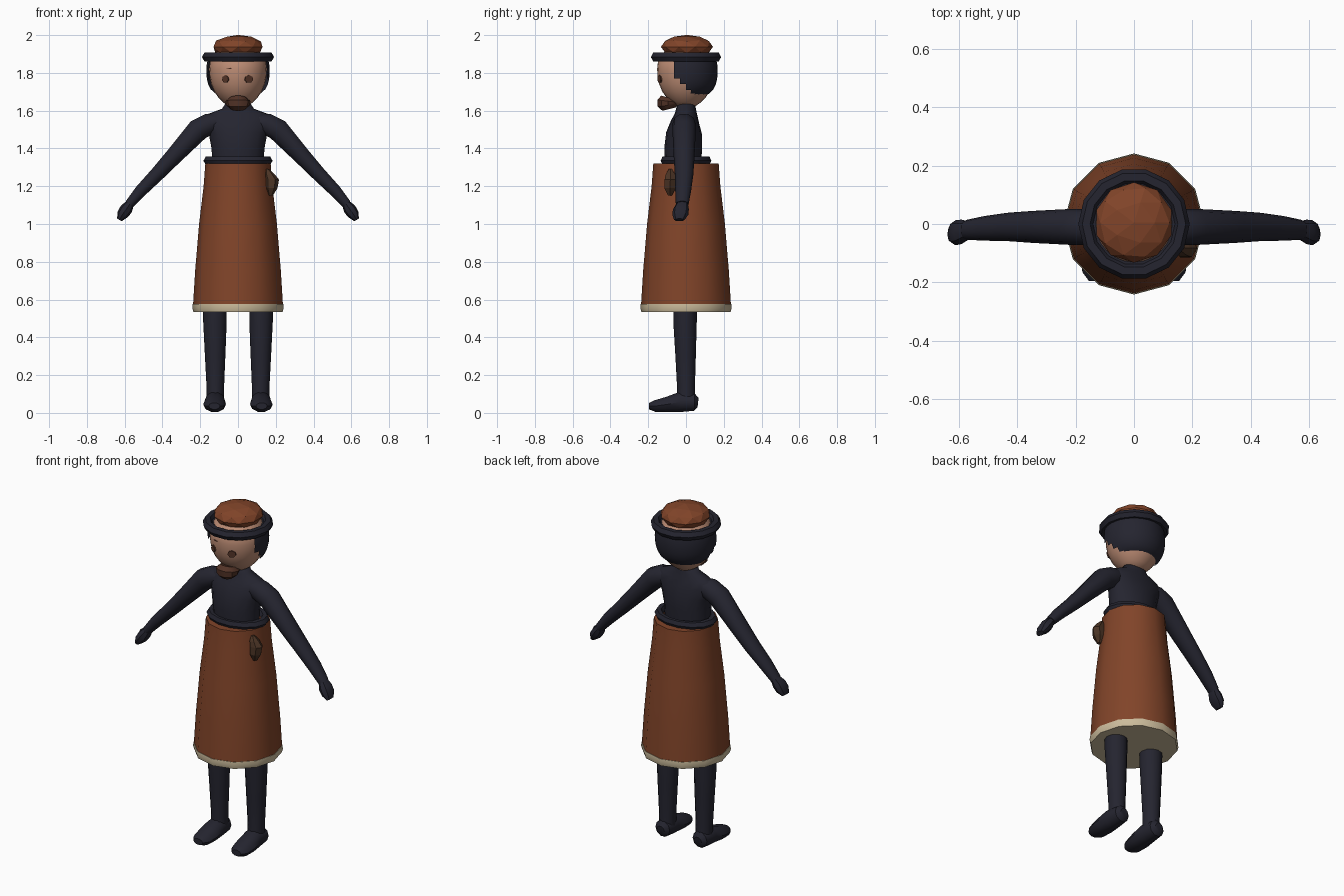
import bpy, bmesh, math
from mathutils import Vector

if "Cube" in bpy.data.objects:
    bpy.data.objects.remove(bpy.data.objects["Cube"])


def material(name, rgb):
    m = bpy.data.materials.new(name)
    m.diffuse_color = (*rgb, 1)
    m.use_nodes = True
    m.node_tree.nodes["Principled BSDF"].inputs["Base Color"].default_value = m.diffuse_color
    return m


RUST = material("rust brown", (0.22, 0.058, 0.022))
NAVY = material("dark navy", (0.018, 0.018, 0.029))
SKIN = material("skin", (0.52, 0.27, 0.18))
CREAM = material("cream", (0.60, 0.50, 0.33))
BARK = material("dark bark", (0.07, 0.034, 0.018))
UMBER = material("red umber", (0.085, 0.033, 0.02))

X, Y = Vector((1, 0, 0)), Vector((0, 1, 0))


def finish(ob, name, mat, smooth=None):
    ob.name = name
    ob.data.materials.append(mat)
    bpy.ops.object.select_all(action='DESELECT')
    ob.select_set(True)
    bpy.context.view_layer.objects.active = ob
    if smooth:
        bpy.ops.object.shade_smooth_by_angle(angle=math.radians(smooth))
    return ob


def loft(name, rings, mat, u=X, n=12, smooth=50, keep=None):
    """Skin elliptical rings (centre, half size along u, half size across)."""
    bm = bmesh.new()
    pts = [Vector(r[0]) for r in rings]
    loops = []
    for i, (c, a, b) in enumerate(rings):
        t = pts[min(i + 1, len(pts) - 1)] - pts[max(i - 1, 0)]
        v = t.normalized().cross(u).normalized()
        ang = [2 * math.pi * k / n for k in range(n)]
        loops.append([bm.verts.new(pts[i] + u * a * math.cos(q) + v * b * math.sin(q))
                      for q in ang])
    for l0, l1 in zip(loops, loops[1:]):
        for k in range(n):
            j = (k + 1) % n
            bm.faces.new((l0[k], l0[j], l1[j], l1[k]))
    bm.faces.new(loops[0])
    bm.faces.new(loops[-1])
    bmesh.ops.recalc_face_normals(bm, faces=bm.faces)
    if keep:
        bad = [f for f in bm.faces if not keep(f.calc_center_median())]
        bmesh.ops.delete(bm, geom=bad, context='FACES')
    me = bpy.data.meshes.new(name)
    bm.to_mesh(me)
    bm.free()
    ob = bpy.data.objects.new(name, me)
    bpy.context.collection.objects.link(ob)
    return finish(ob, name, mat, smooth)


def lathe(name, profile, mat, **kw):
    return loft(name, [((0, 0, z), r, r) for z, r in profile], mat, **kw)


def ring(name, z, r, minor, squash, mat):
    bpy.ops.mesh.primitive_torus_add(location=(0, 0, z), major_radius=r, minor_radius=minor,
                                     major_segments=14, minor_segments=6)
    ob = bpy.context.object
    ob.scale.y = squash
    return finish(ob, name, mat, 35)


def blob(name, loc, scale, mat, level=2):
    bpy.ops.mesh.primitive_ico_sphere_add(subdivisions=level, radius=1, location=loc)
    ob = bpy.context.object
    ob.scale = scale
    return finish(ob, name, mat)


# Skirt with pale hem
lathe("skirt", [(0.57, 0.238), (0.75, 0.227), (1.0, 0.206), (1.2, 0.182), (1.32, 0.173)], RUST)
lathe("skirt_hem", [(0.535, 0.236), (0.555, 0.242), (0.576, 0.24)], CREAM)

# Waist and torso
ring("belt", 1.335, 0.158, 0.025, 0.75, NAVY)
loft("torso", [((0, -0.015, 1.31), 0.135, 0.095), ((0, -0.015, 1.4), 0.14, 0.1),
               ((0, -0.01, 1.48), 0.155, 0.095), ((0, -0.005, 1.54), 0.19, 0.075),
               ((0, 0, 1.58), 0.165, 0.06), ((0, 0, 1.61), 0.085, 0.052),
               ((0, 0, 1.66), 0.052, 0.046)], NAVY, n=16, smooth=70)

# Arms, legs and feet on both sides
for side, s in (("left", -1), ("right", 1)):
    loft(side + "_arm", [((s * 0.09, -0.01, 1.545), 0.05, 0.04),
                         ((s * 0.15, -0.01, 1.53), 0.062, 0.06),
                         ((s * 0.21, -0.01, 1.50), 0.062, 0.062),
                         ((s * 0.345, -0.01, 1.353), 0.055, 0.047),
                         ((s * 0.43, -0.01, 1.262), 0.049, 0.04),
                         ((s * 0.515, -0.015, 1.175), 0.042, 0.034)
                         , ((s * 0.575, -0.02, 1.105), 0.034, 0.026)], NAVY, u=Y, n=10)
    loft(side + "_hand", [((s * 0.57, -0.02, 1.11), 0.03, 0.022),
                          ((s * 0.592, -0.027, 1.078), 0.042, 0.034),
                          ((s * 0.612, -0.03, 1.05), 0.043, 0.03),
                          ((s * 0.628, -0.035, 1.022), 0.028, 0.014)], NAVY, u=Y, n=8, smooth=35)
    loft(side + "_leg", [((s * 0.122, -0.005, 0.6), 0.063, 0.063),
                         ((s * 0.122, -0.005, 0.48), 0.062, 0.062),
                         ((s * 0.121, -0.002, 0.3), 0.054, 0.054),
                         ((s * 0.12, 0, 0.13), 0.046, 0.047),
                         ((s * 0.12, 0, 0.06), 0.046, 0.05)], NAVY)
    loft(side + "_foot", [((s * 0.122, 0.064, 0.055), 0.025, 0.025),
                          ((s * 0.122, 0.045, 0.057), 0.047, 0.048),
                          ((s * 0.122, -0.03, 0.058), 0.055, 0.056),
                          ((s * 0.124, -0.1, 0.045), 0.06, 0.042),
                          ((s * 0.125, -0.165, 0.036), 0.052, 0.032),
                          ((s * 0.125, -0.195, 0.036), 0.03, 0.018)], NAVY, n=10, smooth=40)

# Head
lathe("head", [(1.62, 0.045), (1.645, 0.08), (1.67, 0.104), (1.7, 0.125), (1.74, 0.142),
               (1.78, 0.15), (1.82, 0.153), (1.87, 0.147), (1.91, 0.115)], SKIN, n=24)

# Hair shell: stepped edge running from temple back to nape
lathe("hair", [(1.675, 0.09), (1.69, 0.122), (1.71, 0.143), (1.74, 0.158), (1.77, 0.165),
               (1.81, 0.168), (1.85, 0.165), (1.89, 0.155)], NAVY, n=32,
      keep=lambda c: 1.68 < c.z and c.y > -0.07 + max(0, 1.81 - c.z) * 0.8)

# Thin plates for the eyes and brow
for name, x, z, w, h in (("left_eye", -0.066, 1.767, 0.019, 0.021),
                         ("right_eye", 0.057, 1.767, 0.024, 0.021),
                         ("brow", -0.045, 1.822, 0.016, 0.003)):
    a = math.asin(x / 0.15)
    bpy.ops.mesh.primitive_cylinder_add(vertices=7, radius=1, depth=0.009,
                                        location=(x, -0.150 * math.cos(a), z),
                                        rotation=(math.pi / 2, 0, a))
    bpy.context.object.scale = (w, h, 1)
    finish(bpy.context.object, name, UMBER)

# Chin tuft
loft("chin_tuft", [((0, -0.09, 1.608), 0.04, 0.038), ((0, -0.095, 1.628), 0.062, 0.058),
                   ((0, -0.095, 1.65), 0.066, 0.06), ((0, -0.09, 1.668), 0.045, 0.045)],
     UMBER, n=10, smooth=35)

# Hat
blob("hat_crown", (0, 0.005, 1.938), (0.136, 0.138, 0.063), RUST)
ring("hat_brim", 1.884, 0.164, 0.027, 1.0, NAVY)

# Hip pouch
loft("pouch", [((0.172, -0.085, 1.15), 0.012, 0.012), ((0.175, -0.085, 1.19), 0.034, 0.034),
               ((0.178, -0.083, 1.235), 0.039, 0.035), ((0.165, -0.083, 1.265), 0.028, 0.027),
               ((0.155, -0.083, 1.29), 0.01, 0.01)], BARK, n=6, smooth=None)
